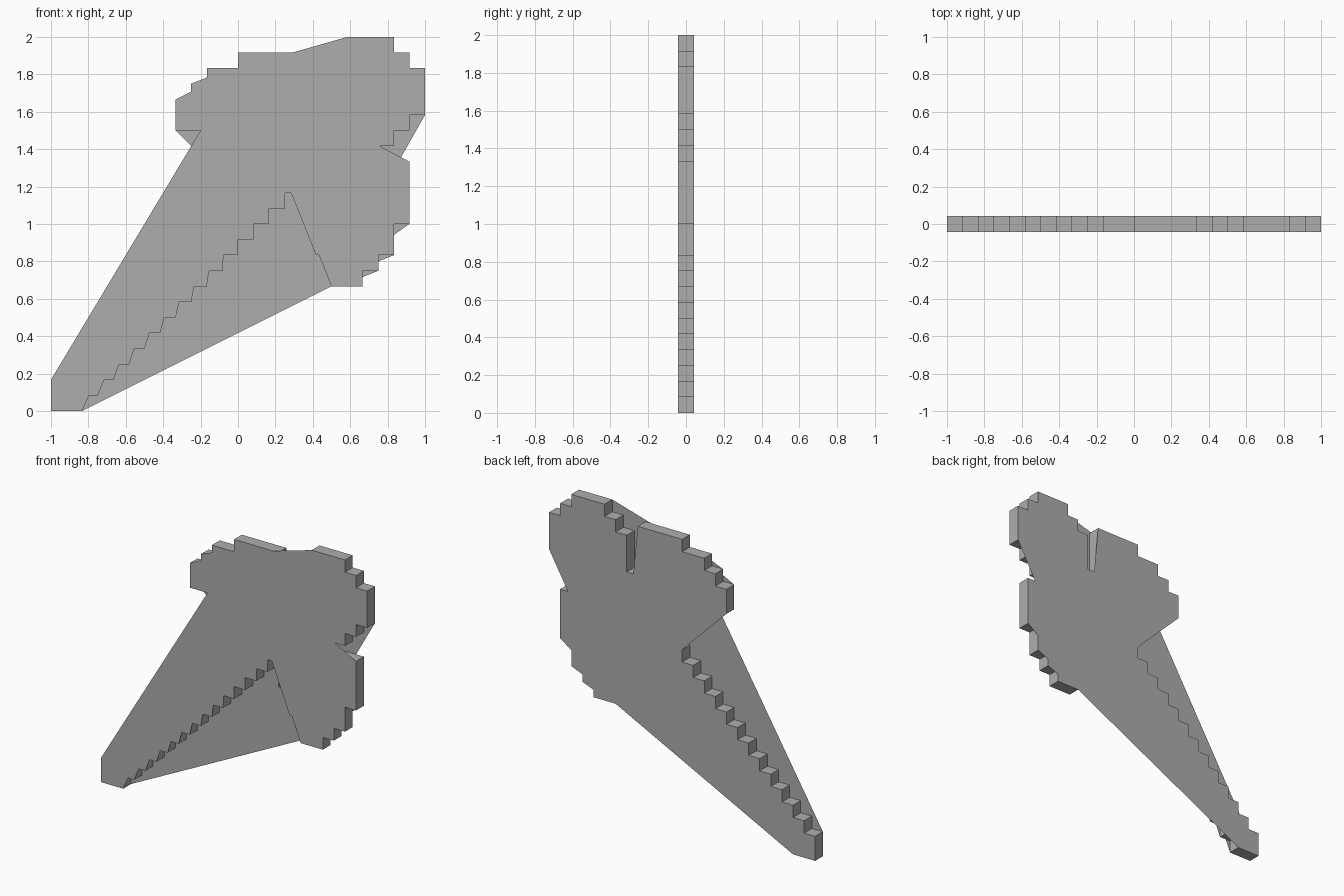
import bpy
import bmesh

cube = bpy.data.objects.get("Cube")
if cube:
    bpy.data.objects.remove(cube, do_unlink=True)

CELL = 1 / 12          # the outline is drawn on a square grid of cells
HALF_DEPTH = CELL / 2

grey = bpy.data.materials.new("plain grey")
grey.use_nodes = True
colour = (0.42, 0.42, 0.42, 1)
grey.diffuse_color = colour
grey.node_tree.nodes["Principled BSDF"].inputs["Base Color"].default_value = colour


def place(point, depth):
    """Turn a grid point into a position in the model."""
    across, up = point
    return (across * CELL - 1, depth, up * CELL)


def mirrored(points):
    """Reflect a path over the diagonal, keeping the direction of travel."""
    return [(up, across) for across, up in reversed(points)]


def finish(name, bm):
    mesh = bpy.data.meshes.new(name)
    bm.to_mesh(mesh)
    bm.free()
    mesh.materials.append(grey)
    obj = bpy.data.objects.new(name, mesh)
    bpy.context.collection.objects.link(obj)
    return obj


def make_plate(name, outline, depth):
    bm = bmesh.new()
    face = bm.faces.new([bm.verts.new(place(p, depth)) for p in outline])
    face.normal_update()
    if face.normal.y * depth < 0:
        face.normal_flip()
    bmesh.ops.triangulate(bm, faces=[face])
    finish(name, bm)


def make_walls(name, outline):
    bm = bmesh.new()
    near = [bm.verts.new(place(p, -HALF_DEPTH)) for p in outline]
    far = [bm.verts.new(place(p, HALF_DEPTH)) for p in outline]
    for i in range(len(outline)):
        j = (i + 1) % len(outline)
        bm.faces.new((near[i], far[i], far[j], near[j]))
    finish(name, bm)


# Shared stretches of the stepped outline, lower right half
tip = (0, 0)
stairs = [(k, k - drop) for k in range(2, 16) for drop in (2, 1)]
hook = [(16, 14), (16, 12), (17, 12), (17, 10), (18, 10), (18, 8)]
lobe = [(20, 8), (20, 9), (21, 9), (21, 10), (22, 10), (22, 12), (23, 12)]
notch = [(23, 16), (19, 16), (19, 17)]
steps = [(22, 17), (22, 18), (23, 18), (23, 19)]
crown = [(24, 19), (24, 22), (23, 22), (23, 23)]
crown += mirrored(crown[:-1])

# Walls follow the exact symmetrical steps
half = stairs + hook + lobe + notch + steps
make_walls("rim_walls", [tip] + half + crown + mirrored(half))

# Front plate: leaning steps below, straight cut along the upper shaft
leaning = []
for k in range(2, 16):
    lean = max(0, (12 - k) / (25 - k))
    leaning += [(k, k - 2), (k + lean, k - 1)]
front = [tip] + leaning
front += [(15.4, 14), (17, 10), (17.2, 10), (18, 8)] + lobe
front += [(23, 16), (21.1, 17)] + steps + crown
front += [(15.5, 23), (12, 23), (12, 22), (10, 22), (10, 21.4),
          (9, 21), (9, 20.5), (8, 20), (8, 18), (9.6, 18), (0, 2)]
make_plate("front_plate", front, -HALF_DEPTH)

# Back plate: straight cut along the lower shaft, exact steps above
back = [tip, (2, 0), (18, 8), (20, 8), (20, 8.6), (21, 9), (21, 9.6),
        (22, 10), (22, 11.3), (23, 12), (23, 16), (22.3, 16)]
back += crown + mirrored(steps) + [(17, 19), (16.4, 19), (16, 23)]
back += mirrored(lobe) + [(8, 18)]
back += mirrored([p for p in stairs if p[0] < 14 or p == (14, 12)])
make_plate("back_plate", back, HALF_DEPTH)
